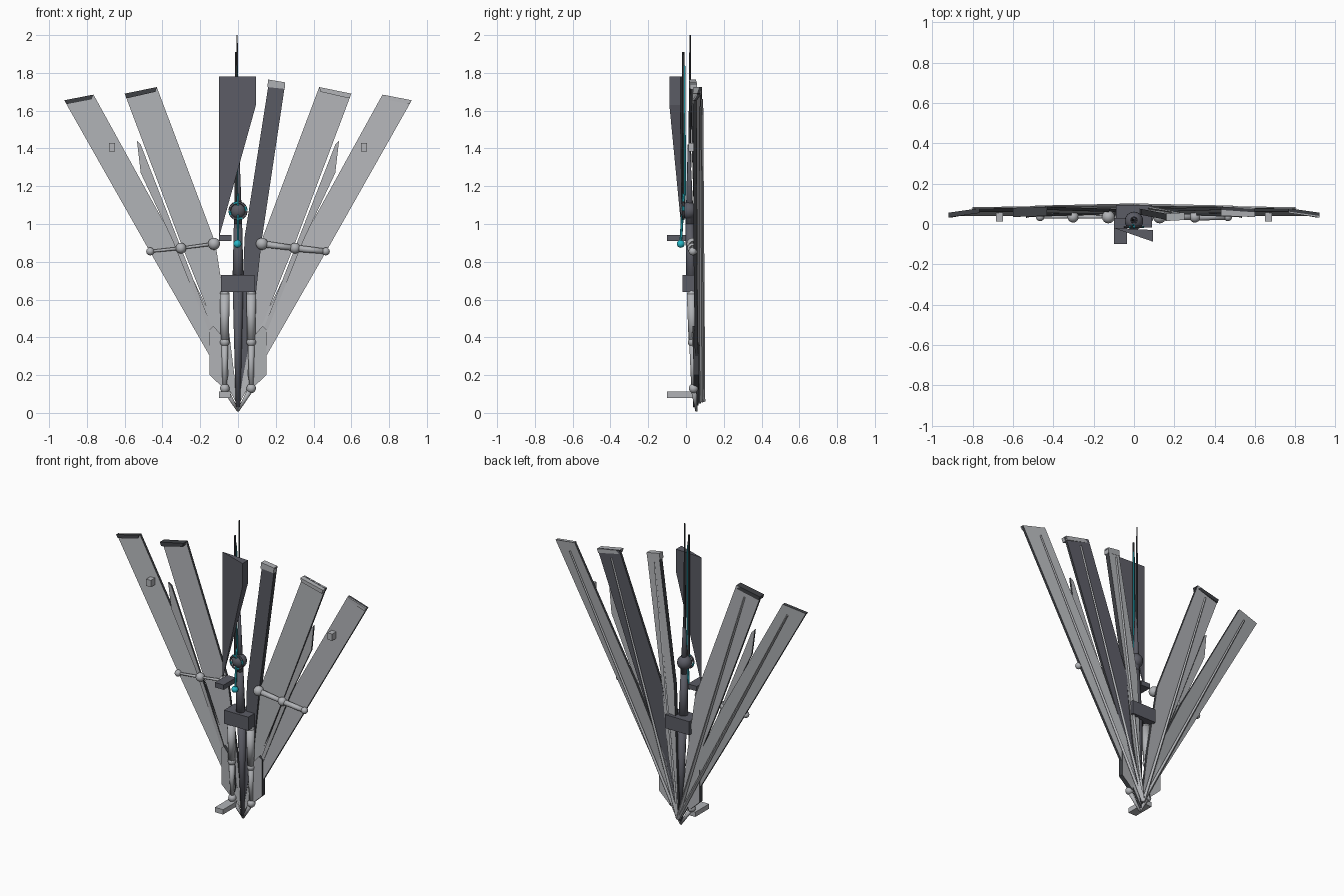
import bpy, bmesh, math
from mathutils import Vector

if "Cube" in bpy.data.objects:
    bpy.data.objects.remove(bpy.data.objects["Cube"])


def material(name, rgb):
    m = bpy.data.materials.new(name)
    m.diffuse_color = (*rgb, 1)
    m.use_nodes = True
    m.node_tree.nodes["Principled BSDF"].inputs["Base Color"].default_value = m.diffuse_color
    return m


LIGHT = material("light grey", (0.44, 0.45, 0.47))
DARK = material("dark grey", (0.105, 0.107, 0.13))
EDGE = material("edge charcoal", (0.05, 0.053, 0.06))
CYAN = material("cyan", (0.02, 0.48, 0.58))


def finish(name, bm, mats, smooth=False):
    bmesh.ops.recalc_face_normals(bm, faces=bm.faces)
    me = bpy.data.meshes.new(name)
    bm.to_mesh(me)
    bm.free()
    for m in mats:
        me.materials.append(m)
    ob = bpy.data.objects.new(name, me)
    bpy.context.collection.objects.link(ob)
    if smooth:
        for p in me.polygons:
            p.use_smooth = True
    return ob


def plate(name, pts, depth, front, back=None, side=None):
    """Outline of (x, y, z) front points pushed back by depth."""
    bm = bmesh.new()
    a = [bm.verts.new(p) for p in pts]
    b = [bm.verts.new((x, y + depth, z)) for x, y, z in pts]
    n = len(a)
    bm.faces.new(a)
    bm.faces.new(b[::-1]).material_index = 1
    for i in range(n):
        bm.faces.new((a[i], b[i], b[(i + 1) % n], a[(i + 1) % n])).material_index = 2
    return finish(name, bm, [front, back or front, side or front])


def box(name, x, y, z, mat):
    plate(name, [(x[0], y[0], z[0]), (x[1], y[0], z[0]),
                 (x[1], y[0], z[1]), (x[0], y[0], z[1])], y[1] - y[0], mat)


def rod(name, p, q, r1, r2, mat, sides=12):
    p, q = Vector(p), Vector(q)
    bm = bmesh.new()
    bmesh.ops.create_cone(bm, cap_ends=True, segments=sides, radius1=r1, radius2=r2,
                          depth=(q - p).length)
    turn = (q - p).to_track_quat('Z', 'Y').to_matrix().to_4x4()
    bmesh.ops.transform(bm, matrix=turn, verts=bm.verts)
    bmesh.ops.translate(bm, vec=(p + q) / 2, verts=bm.verts)
    finish(name, bm, [mat], sides > 6)


def ball(name, c, r, mat):
    bm = bmesh.new()
    bmesh.ops.create_uvsphere(bm, u_segments=16, v_segments=10, radius=r)
    bmesh.ops.translate(bm, vec=c, verts=bm.verts)
    finish(name, bm, [mat], True)


for s, side in ((-1, "left"), (1, "right")):
    # Outer and inner fan blades, converging on the foot
    plate(side + "_outer_blade",
          [(s * 0.92, 0.04, 1.655), (s * 0.765, 0.062, 1.685), (s * 0.31, 0.06, 0.86),
           (s * 0.10, 0.055, 0.42), (0, 0.05, 0.04), (s * 0.47, 0.04, 0.86)],
          0.016, LIGHT, LIGHT, EDGE)
    plate(side + "_inner_blade",
          [(s * 0.60, 0.058, 1.69), (s * 0.43, 0.07, 1.725), (s * 0.12, 0.06, 0.90),
           (s * 0.05, 0.055, 0.45), (0, 0.05, 0.04), (s * 0.11, 0.055, 0.42),
           (s * 0.295, 0.055, 0.88)],
          0.016, LIGHT, DARK if s > 0 else LIGHT, EDGE)
    # Folded tips
    cap = EDGE if s < 0 else LIGHT
    plate(side + "_outer_tip",
          [(s * 0.92, 0.032, 1.655), (s * 0.765, 0.055, 1.685),
           (s * 0.775, 0.055, 1.66), (s * 0.905, 0.032, 1.635)], 0.02, cap)
    plate(side + "_inner_tip",
          [(s * 0.60, 0.035, 1.69), (s * 0.43, 0.04, 1.725),
           (s * 0.437, 0.04, 1.70), (s * 0.59, 0.035, 1.665)], 0.045, cap)
    # Thin feather in the gap between the blades
    plate(side + "_feather",
          [(s * 0.535, 0.03, 1.44), (s * 0.515, 0.035, 1.42), (s * 0.30, 0.045, 0.87),
           (s * 0.04, 0.05, 0.2), (s * 0.06, 0.05, 0.2), (s * 0.35, 0.045, 0.92),
           (s * 0.515, 0.035, 1.27)], 0.012, LIGHT, LIGHT, EDGE)
    # Ribs along the backs of the blades
    rod(side + "_outer_rib", (0, 0.085, 0.06), (s * 0.80, 0.077, 1.62), 0.012, 0.006, LIGHT, 4)
    rod(side + "_inner_rib", (0, 0.09, 0.06), (s * 0.49, 0.085, 1.66), 0.012, 0.006, LIGHT, 4)
    # Small block on the outer blade
    box(side + "_block", (s * 0.667 - 0.017, s * 0.667 + 0.017), (0.012, 0.06),
        (1.385, 1.43), LIGHT)
    # Linkage across the blades
    joints = [(s * 0.127, 0.035, 0.895), (s * 0.302, 0.035, 0.872), (s * 0.465, 0.035, 0.855)]
    for i, r in enumerate((0.032, 0.028, 0.021)):
        ball(side + "_link_joint", joints[i], r, LIGHT)
    for i in range(2):
        r = 0.018 if s > 0 else 0.009
        rod(side + "_link_rod", joints[i], joints[i + 1], r, r * 0.8, LIGHT)
    # Leg with three joints
    leg = [(s * 0.07, 0.03, 0.63), (s * 0.07, 0.035, 0.375), (s * 0.07, 0.04, 0.13)]
    for p in leg:
        ball(side + "_leg_joint", p, 0.025, LIGHT)
    rod(side + "_upper_leg", leg[0], leg[1], 0.026, 0.021, LIGHT)
    rod(side + "_lower_leg", leg[1], leg[2], 0.018, 0.012, LIGHT)
    rod(side + "_ankle", leg[2], (0, 0.055, 0.01), 0.016, 0.006, LIGHT)
    # Lower side guard
    plate(side + "_guard",
          [(s * 0.06, 0.03, 0.38), (s * 0.13, 0.035, 0.46), (s * 0.15, 0.04, 0.44),
           (s * 0.15, 0.04, 0.20), (s * 0.07, 0.04, 0.125), (s * 0.05, 0.04, 0.20)],
          0.03, LIGHT, LIGHT, EDGE)

# Right narrow blade with pale tip
plate("narrow_blade",
      [(0.165, 0.02, 1.76), (0.25, 0.025, 1.745), (0.125, 0.045, 0.91), (0.075, 0.05, 0.45),
       (0, 0.05, 0.05), (0.035, 0.045, 0.93)], 0.03, DARK, LIGHT, EDGE)
plate("narrow_blade_tip",
      [(0.16, 0.015, 1.765), (0.25, 0.02, 1.75), (0.247, 0.02, 1.715), (0.155, 0.015, 1.725)],
      0.037, LIGHT)
rod("narrow_rib", (0, 0.09, 0.06), (0.19, 0.06, 1.70), 0.01, 0.006, LIGHT, 4)

# Central wedge blade, thick along its right edge
bm = bmesh.new()
lt, lb = bm.verts.new((-0.1, -0.02, 1.78)), bm.verts.new((-0.1, -0.02, 0.93))
ft, fb = bm.verts.new((0.095, -0.088, 1.78)), bm.verts.new((0.095, -0.088, 1.63))
bt, bb = bm.verts.new((0.095, -0.03, 1.78)), bm.verts.new((0.095, -0.03, 1.63))
for f in ((lt, ft, fb, lb), (lt, lb, bb, bt), (lt, bt, ft), (ft, bt, bb, fb), (lb, fb, bb)):
    bm.faces.new(f)
finish("central_wedge", bm, [DARK])

# Central mast, spikes and waist block
rod("mast_lower", (0, 0.05, 0.03), (0, 0.04, 0.66), 0.012, 0.028, DARK, 8)
rod("mast_middle", (0, 0.03, 0.66), (0, 0.02, 1.0), 0.03, 0.022, DARK, 8)
rod("mast_upper", (0, 0.02, 1.0), (0, 0.015, 1.42), 0.022, 0.006, DARK, 8)
rod("tall_spike", (-0.005, 0.02, 1.3), (-0.005, 0.022, 2.0), 0.008, 0.004, EDGE, 6)
rod("front_spike", (-0.01, -0.012, 1.1), (-0.01, -0.015, 1.91), 0.009, 0.006, EDGE, 6)
rod("spike_glow", (-0.005, -0.005, 1.15), (-0.005, -0.008, 1.84), 0.006, 0.004, CYAN, 6)
box("waist_block", (-0.09, 0.088), (-0.018, 0.095), (0.64, 0.73), DARK)

# Core with glowing ring and pendant
ball("core", (0, 0.015, 1.07), 0.046, DARK)
for i in range(12):
    a, b = math.tau * i / 12, math.tau * (i + 1) / 12
    rod("core_ring", (0.045 * math.cos(a), -0.015, 1.07 + 0.045 * math.sin(a)),
        (0.045 * math.cos(b), -0.015, 1.07 + 0.045 * math.sin(b)), 0.007, 0.007,
        CYAN if i % 3 == 0 else DARK, 6)
rod("pendant_rod", (0, -0.012, 1.16), (0, -0.028, 0.9), 0.007, 0.007, CYAN, 6)
ball("pendant", (-0.003, -0.028, 0.895), 0.021, CYAN)

# Forward tabs
box("lower_tab", (-0.1, -0.04), (-0.1, 0.045), (0.08, 0.112), LIGHT)
box("upper_tab", (-0.1, -0.035), (-0.1, 0.03), (0.91, 0.942), DARK)
